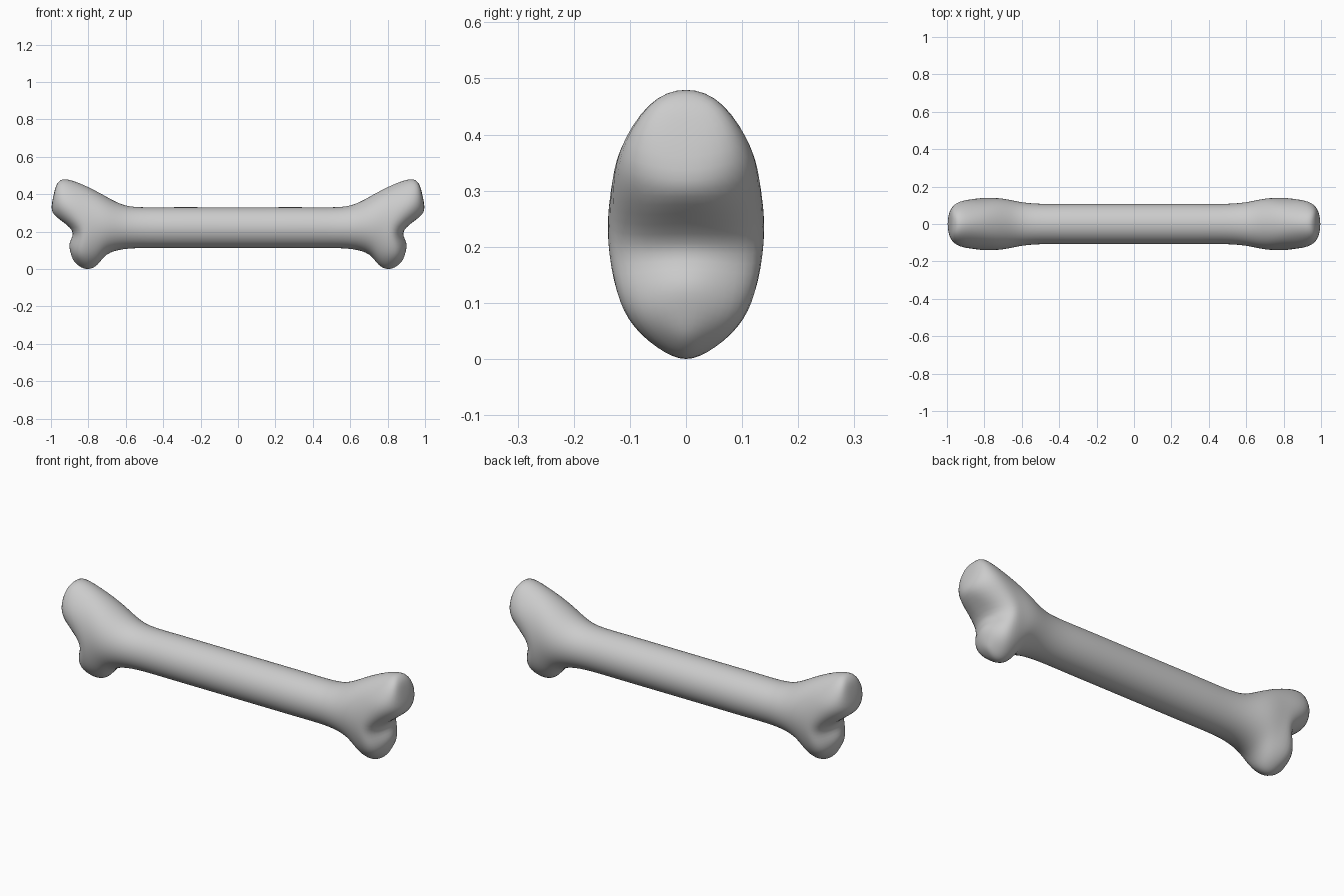
import bpy, bmesh, math
from mathutils import Vector

if "Cube" in bpy.data.objects:
    bpy.data.objects.remove(bpy.data.objects["Cube"])

N = 8  # steps from the bottom to the top of a half section


def ellipse(bottom, top, w):
    """Half section between two (x, z) points with half width w."""
    pts = []
    for k in range(N + 1):
        a = math.pi * (k / N - 0.5)
        t = (math.sin(a) + 1) / 2
        pts.append((bottom[0] + (top[0] - bottom[0]) * t, w * math.cos(a),
                    bottom[1] + (top[1] - bottom[1]) * t))
    return pts


# Half sections from the shaft to the forked end
shaft = [ellipse((x, 0.112), (x, 0.33), 0.108) for x in (0.18, 0.36, 0.5)]
flare = [ellipse((0.61, 0.106), (0.61, 0.342), 0.118),
         ellipse((0.70, 0.078), (0.71, 0.39), 0.136),
         ellipse((0.75, 0.025), (0.82, 0.446), 0.139)]
knob_rim = [(.80, 0, 0), (.815, .05, .02), (.835, .10, .07), (.84, .122, .135),
            (.835, .13, .21), (.88, .13, .29), (.915, .118, .37),
            (.925, .065, .453), (.92, 0, .48)]
end_rim = [(.845, 0, .012), (.86, .03, .035), (.88, .06, .08), (.88, .07, .14),
           (.875, .075, .205), (.945, .075, .275), (.978, .082, .35),
           (.97, .05, .44), (.955, 0, .466)]
end_line = [(.88, .045), (.895, .09), (.90, .145), (.886, .205),
            (.968, .277), (.996, .335), (.978, .425)]

bm = bmesh.new()


def add_ring(half, side):
    right = [bm.verts.new((side * x, y, z)) for x, y, z in half]
    left = [bm.verts.new((side * x, -y, z)) for x, y, z in half[1:-1]]
    return right + left[::-1]


def build_end(side, ring):
    """Loft outward from the middle ring, then close the forked end."""
    for half in shaft + flare + [knob_rim, end_rim]:
        nxt = add_ring(half, side)
        for i in range(2 * N):
            j = (i + 1) % (2 * N)
            bm.faces.new((ring[i], ring[j], nxt[j], nxt[i]))
        ring = nxt
    line = [bm.verts.new((side * x, 0, z)) for x, z in end_line]
    bm.faces.new((ring[0], ring[1], line[0], ring[-1]))
    bm.faces.new((ring[N], ring[N - 1], line[-1], ring[N + 1]))
    for k in range(1, N - 1):
        bm.faces.new((ring[k], ring[k + 1], line[k], line[k - 1]))
        bm.faces.new((ring[-k], ring[-k - 1], line[k], line[k - 1]))


middle = add_ring(ellipse((0, 0.112), (0, 0.33), 0.108), 1)
build_end(1, middle)
build_end(-1, middle)
bmesh.ops.recalc_face_normals(bm, faces=bm.faces[:])

mesh = bpy.data.meshes.new("bone")
bm.to_mesh(mesh)
bm.free()
bone = bpy.data.objects.new("bone", mesh)
bpy.context.collection.objects.link(bone)
for p in mesh.polygons:
    p.use_smooth = True
sub = bone.modifiers.new("smooth", 'SUBSURF')
sub.levels = sub.render_levels = 2

# Push the cage out until the smoothed surface passes through the sections
targets = [v.co.copy() for v in mesh.vertices]
for _ in range(5):
    bpy.context.view_layer.update()
    ev = bone.evaluated_get(bpy.context.evaluated_depsgraph_get())
    limit = [Vector(ev.data.vertices[i].co) for i in range(len(targets))]
    for v, t, l in zip(mesh.vertices, targets, limit):
        v.co += (t - l) * 0.8
    mesh.update()
    bone.update_tag()
